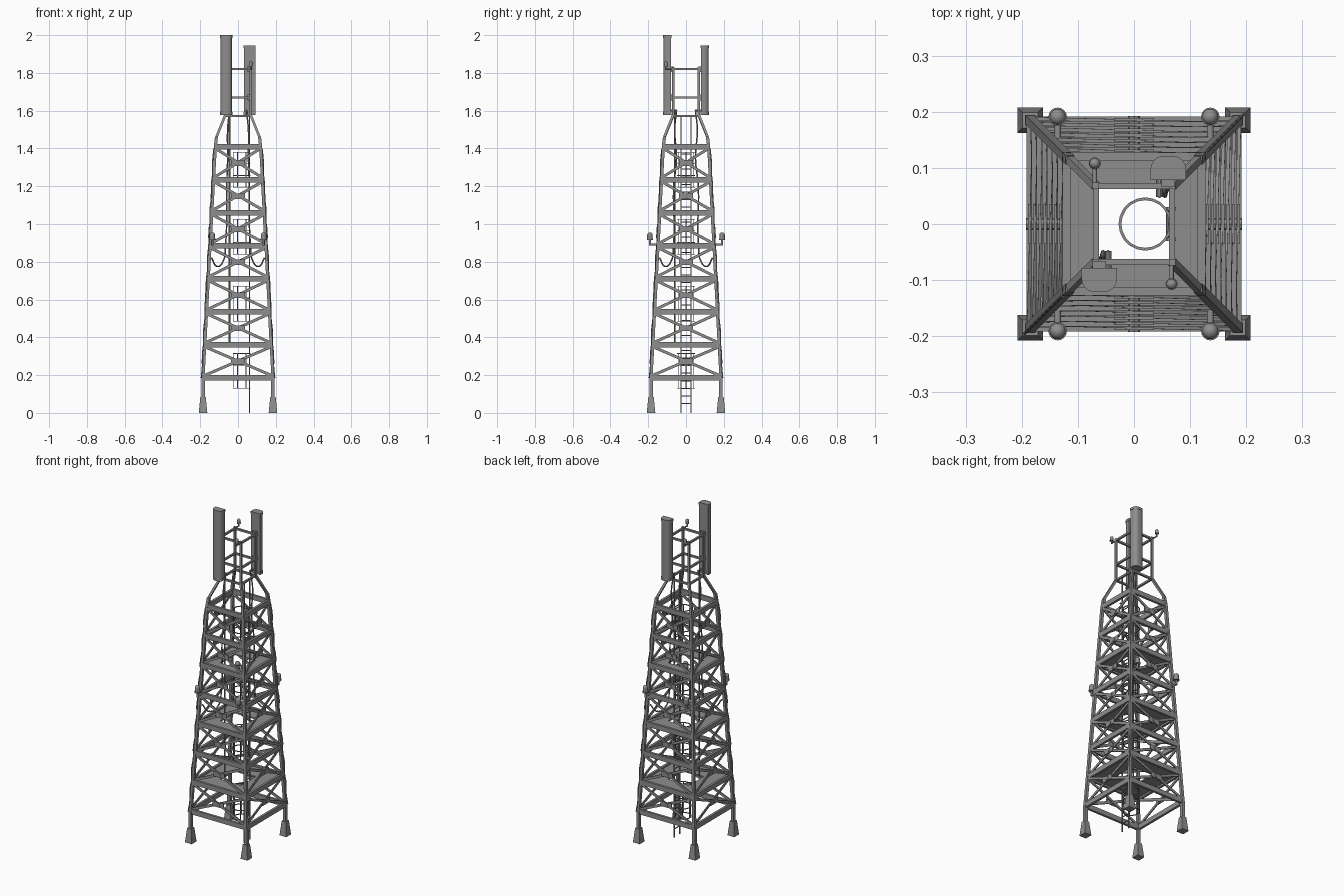
import bpy, bmesh, math
from mathutils import Vector, Matrix

if "Cube" in bpy.data.objects:
    bpy.data.objects.remove(bpy.data.objects["Cube"])

MAT = bpy.data.materials.new("dark_steel")
MAT.diffuse_color = (0.27, 0.27, 0.27, 1)
MAT.use_nodes = True
MAT.node_tree.nodes["Principled BSDF"].inputs["Base Color"].default_value = MAT.diffuse_color

def finish(name, bm, smooth=False):
    bmesh.ops.recalc_face_normals(bm, faces=bm.faces)
    me = bpy.data.meshes.new(name)
    bm.to_mesh(me)
    bm.free()
    me.materials.append(MAT)
    ob = bpy.data.objects.new(name, me)
    bpy.context.collection.objects.link(ob)
    if smooth:
        me.shade_smooth()
        bpy.context.view_layer.objects.active = ob
        ob.select_set(True)
        bpy.ops.object.shade_smooth_by_angle(angle=math.radians(40))
        ob.select_set(False)
    return ob

def frame(a, b, n=(0, 1, 0)):
    a, b, n = Vector(a), Vector(b), Vector(n)
    z = (b - a).normalized()
    if abs(z.dot(n)) > 0.95:
        n = Vector((1, 0, 0))
    x = n.cross(z).normalized()
    y = z.cross(x)
    m = Matrix((x, y, z)).transposed().to_4x4()
    m.translation = (a + b) / 2
    return m, (b - a).length

def bar(bm, a, b, w, d, n=(0, 1, 0)):
    m, l = frame(a, b, n)
    bmesh.ops.create_cube(bm, size=1, matrix=m @ Matrix.Diagonal((w, d, l, 1)))

def rod(bm, a, b, r, r2=None, seg=10):
    m, l = frame(a, b)
    bmesh.ops.create_cone(bm, cap_ends=True, segments=seg, radius1=r,
                          radius2=r if r2 is None else r2, depth=l, matrix=m)

def tube(name, pts, r):
    cu = bpy.data.curves.new(name, 'CURVE')
    cu.dimensions = '3D'
    cu.bevel_depth, cu.bevel_resolution, cu.resolution_u = r, 1, 6
    cu.use_fill_caps = True
    cu.materials.append(MAT)
    s = cu.splines.new('BEZIER')
    s.bezier_points.add(len(pts) - 1)
    for p, c in zip(s.bezier_points, pts):
        p.co = c
        p.handle_left_type = p.handle_right_type = 'AUTO'
    ob = bpy.data.objects.new(name, cu)
    bpy.context.collection.objects.link(ob)

def half(z):
    return 0.185 - 0.065 * max(0, z - 0.185) / 1.225

CORNERS = [(-1, -1), (1, -1), (1, 1), (-1, 1)]
LEVELS = [0.185, 0.36, 0.535, 0.71, 0.885, 1.06, 1.235, 1.41]

# Tapered feet
bm = bmesh.new()
for sx, sy in CORNERS:
    m = Matrix.Translation((sx * 0.185, sy * 0.185, 0.0425)) @ Matrix.Rotation(math.pi / 4, 4, 'Z')
    bmesh.ops.create_cone(bm, cap_ends=True, segments=4, radius1=0.032, radius2=0.02, depth=0.085, matrix=m)
finish("feet", bm)

# Corner legs, bending in to the upper mast
bm = bmesh.new()
path = [(0.185, 0.07, 0.019), (0.185, 0.185, 0.019), (0.12, 1.41, 0.016), (0.114, 1.46, 0.016),
        (0.068, 1.575, 0.013), (0.068, 1.83, 0.012)]
for sx, sy in CORNERS:
    for (h, z, w), (h2, z2, w2) in zip(path, path[1:]):
        bar(bm, (sx * h, sy * h, z), (sx * h2, sy * h2, z2), w2, w2)
finish("corner_legs", bm)

# Four lattice sides: beams, crossed braces, gusset plates, bolts
beams, braces, plates, bolts = (bmesh.new() for _ in range(4))
for k in range(4):
    R = Matrix.Rotation(k * math.pi / 2, 3, 'Z')
    n = R @ Vector((0, 1, 0))
    def P(x, y, z):
        return R @ Vector((x, y, z))
    for z in LEVELS:
        h = half(z)
        bar(beams, P(-h, -h, z), P(h, -h, z), 0.029, 0.014, n)
    for z0, z1 in zip(LEVELS, LEVELS[1:]):
        h0, h1, zc = half(z0), half(z1), (z0 + z1) / 2
        hc = half(zc)
        for s in (-1, 1):
            bar(braces, P(-s * h0, -h0 + s * 0.003, z0 + 0.01), P(s * h1, -h1 + s * 0.003, z1 - 0.01), 0.015, 0.006, n)
        bar(plates, P(-0.036, -hc - 0.006, zc), P(0.036, -hc - 0.006, zc), 0.03, 0.005, n)
        rod(bolts, P(0, -hc - 0.012, zc), P(0, -hc + 0.005, zc), 0.011, seg=8)
    for z in (1.572, 1.67, 1.82):
        bar(beams, P(-0.068, -0.068, z), P(0.068, -0.068, z), 0.011, 0.011, n)
finish("horizontal_beams", beams)
finish("cross_braces", braces)
finish("gusset_plates", plates)
finish("plate_bolts", bolts)

# Ring-shaped decks on every second level
bm = bmesh.new()
for z in LEVELS[1:7:2]:
    h, i = half(z) - 0.004, 0.07
    w = h - i
    for s in (-1, 1):
        c = s * (h + i) / 2
        bar(bm, (-h, c, z), (h, c, z), w, 0.008, (0, 0, 1))
        bar(bm, (c, -i, z), (c, i, z), w, 0.008, (0, 0, 1))
finish("decks", bm)

# Ladder
bm = bmesh.new()
for s in (-1, 1):
    bar(bm, (0.06, s * 0.027, 0), (0.06, s * 0.027, 1.572), 0.006, 0.006)
    for z in (1.572, 1.41, 1.06, 0.71, 0.36):
        bar(bm, (0.06, s * 0.027, z), (0.075, s * 0.027, z), 0.006, 0.006)
for i in range(34):
    z = 0.05 + i * 0.04
    rod(bm, (0.06, -0.027, z), (0.06, 0.027, z), 0.003, seg=6)
finish("ladder", bm)

# Safety cage sections below each deck
bm = bmesh.new()
for zb in (0.13, 0.485, 0.84, 1.195):
    for a in (60, 120, 180, 240, 300):
        t = math.radians(a)
        x, y = 0.02 + 0.045 * math.cos(t), 0.045 * math.sin(t)
        bar(bm, (x, y, zb), (x, y, zb + 0.185), 0.004, 0.004)
    for z in (zb, zb + 0.062, zb + 0.124, zb + 0.185):
        N = 20
        ring = [(0.02 + 0.045 * math.cos(i * 2 * math.pi / N), 0.045 * math.sin(i * 2 * math.pi / N), z) for i in range(N)]
        for i in range(N):
            bar(bm, ring[i], ring[(i + 1) % N], 0.005, 0.004, (0, 0, 1))
finish("safety_cage", bm)

# Antenna panels with rounded outer face, end caps and brackets
for name, cx, s, top in (("front_antenna", -0.062, -1, 2.0), ("rear_antenna", 0.061, 1, 1.945)):
    bm = bmesh.new()
    def panel(k, z0, z1):
        prof = [(-0.032, 0.0), (0.032, 0.0), (0.032, 0.018)]
        prof += [(0.032 - 0.022 * (1 - math.cos(t)), 0.018 + 0.025 * math.sin(t)) for t in (0.4, 0.8, 1.2, 1.57)]
        prof += [(-x, y) for x, y in reversed(prof[2:])]
        f = bm.faces.new([bm.verts.new((cx + x * k, s * (0.099 + (y - 0.021) * k), z0)) for x, y in prof])
        e = bmesh.ops.extrude_face_region(bm, geom=[f])
        bmesh.ops.translate(bm, vec=(0, 0, z1 - z0), verts=[v for v in e['geom'] if isinstance(v, bmesh.types.BMVert)])
    panel(0.95, 1.59, top - 0.012)
    panel(1.0, 1.578, 1.592)
    panel(1.0, top - 0.014, top)
    finish(name, bm, True)
    bm = bmesh.new()
    for z in (1.67, 1.82):
        bar(bm, (cx, s * 0.066, z), (cx, s * 0.085, z), 0.03, 0.024)
    rod(bm, (cx - s * 0.016, s * 0.048, 1.60), (cx - s * 0.016, s * 0.085, 1.60), 0.006)
    finish(name + "_brackets", bm)
    # Feeder cable hanging inside, then swinging out to the leg
    tube(name + "_cable", [(cx - s * 0.016, s * 0.05, 1.60), (s * 0.055, s * 0.06, 1.5), (s * 0.055, s * 0.05, 1.35),
         (s * 0.06, s * 0.065, 1.2), (s * 0.065, s * 0.065, 0.9), (s * 0.08, s * 0.08, 0.8),
         (s * 0.11, s * 0.11, 0.775), (s * 0.14, s * 0.14, 0.82)], 0.004)
    # Wavy cable strapped to the leg
    pts = []
    for i in range(20):
        z = 1.4 - i * 0.064
        h = half(z) + 0.007 + 0.003 * (i % 2)
        pts.append((s * h, s * h, z))
    tube(name + "_leg_cable", pts, 0.003)

# Cable riser on the left of the mast
bm = bmesh.new()
rod(bm, (-0.045, -0.06, 0.36), (-0.045, -0.06, 1.6), 0.004, seg=8)
finish("cable_riser", bm)

# Warning lamps: bracket arm, upright, base and dome
def lamp(bm, x, y0, y1, z, k):
    rod(bm, (x, y0, z), (x, y1, z), 0.006 * k)
    rod(bm, (x, y1, z - 0.006 * k), (x, y1, z + 0.025 * k), 0.006 * k)
    rod(bm, (x, y1, z + 0.022 * k), (x, y1, z + 0.03 * k), 0.0165 * k, seg=16)
    rod(bm, (x, y1, z + 0.03 * k), (x, y1, z + 0.05 * k), 0.0145 * k, seg=16)
    bmesh.ops.create_uvsphere(bm, u_segments=16, v_segments=8, radius=0.0145 * k,
                              matrix=Matrix.Translation((x, y1, z + 0.05 * k)))
bm = bmesh.new()
for sx, sy in CORNERS:
    lamp(bm, sx * 0.136, sy * 0.145, sy * 0.191, 0.892, 1.0)
finish("middle_lamps", bm, True)
bm = bmesh.new()
lamp(bm, -0.07, 0.068, 0.108, 1.82, 0.65)
lamp(bm, 0.067, -0.068, -0.107, 1.82, 0.65)
finish("top_lamps", bm, True)
